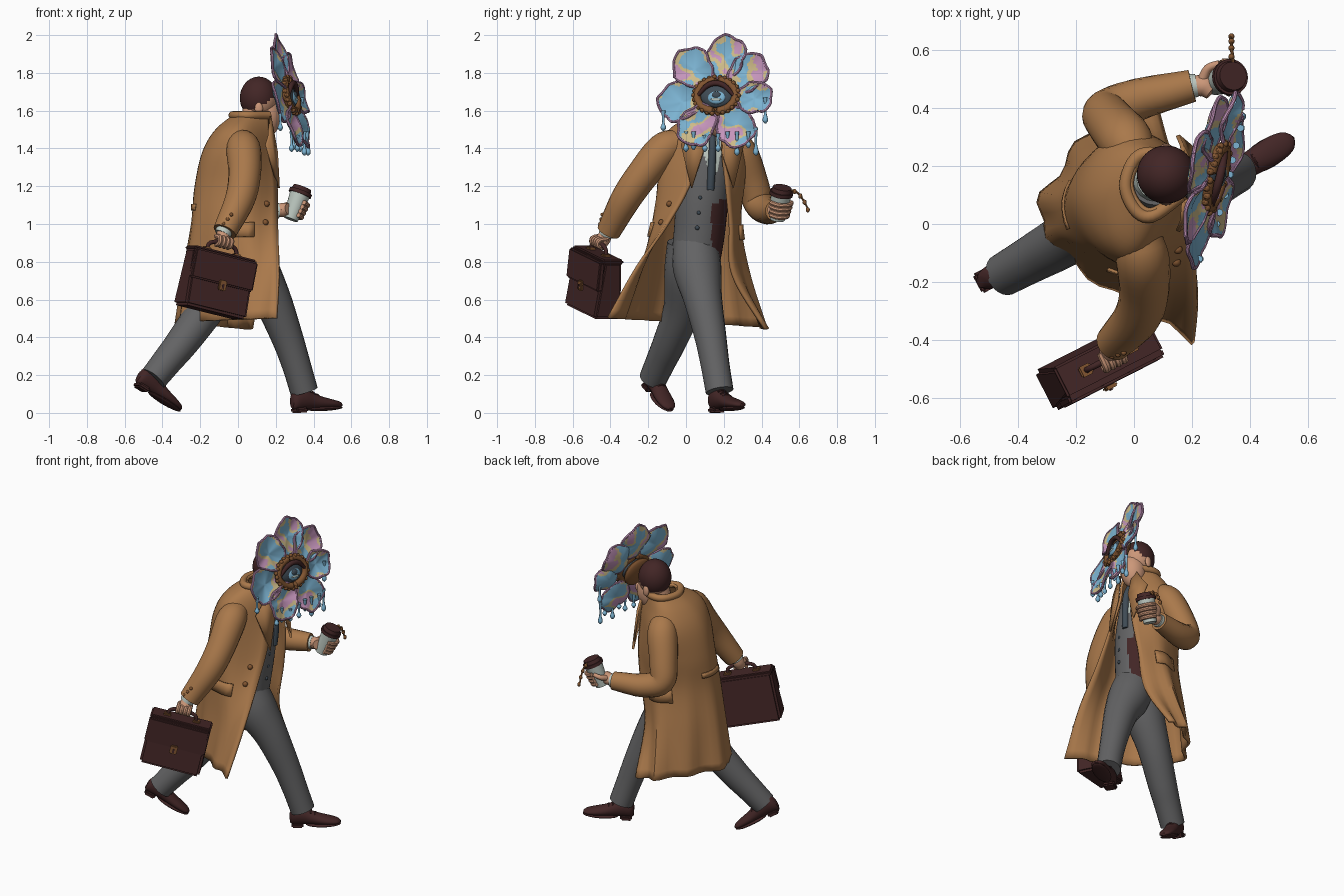
import bpy, bmesh, math
from mathutils import Vector, Matrix, noise

if "Cube" in bpy.data.objects:
    bpy.data.objects.remove(bpy.data.objects["Cube"])

COLORS = {
    "camel": (.40, .19, .07), "dark_brown": (.055, .019, .019), "suit_grey": (.125, .125, .128),
    "skin": (.60, .31, .19), "pale": (.50, .57, .52), "blue": (.20, .45, .64),
    "pink": (.56, .30, .50), "cream": (.62, .50, .25), "bronze": (.22, .09, .03), "slate": (.05, .07, .09)}
MATS = {}
for key, rgb in COLORS.items():
    MATS[key] = bpy.data.materials.new(key)
    MATS[key].diffuse_color = (*rgb, 1)
I4 = Matrix.Identity(4)


def finish(name, bm, mats, M=I4, rule=None, fix=True):
    if fix:
        bmesh.ops.recalc_face_normals(bm, faces=bm.faces)
    bm.transform(M)
    if rule:
        for f in bm.faces:
            f.material_index = rule(f.calc_center_median())
    me = bpy.data.meshes.new(name)
    bm.to_mesh(me)
    bm.free()
    for m in mats.split():
        me.materials.append(MATS[m])
    ob = bpy.data.objects.new(name, me)
    bpy.context.collection.objects.link(ob)
    return ob


def spline(pts, n):
    """Catmull-Rom through vectors, n steps per span"""
    p = [2 * pts[0] - pts[1]] + list(pts) + [2 * pts[-1] - pts[-2]]
    out = []
    for a, b, c, d in zip(p, p[1:], p[2:], p[3:]):
        for k in range(n):
            t = k / n
            out.append(.5 * (2 * b + (c - a) * t + (2 * a - 5 * b + 4 * c - d) * t * t
                             + (3 * b - a - 3 * c + d) * t ** 3))
    return out + [pts[-1].copy()]


def sheet(bm, rows, wrap=False):
    vs = [[bm.verts.new(p) for p in r] for r in rows]
    n = len(rows[0])
    for a, b in zip(vs, vs[1:]):
        for j in range(n if wrap else n - 1):
            k = (j + 1) % n
            bm.faces.new((a[j], a[k], b[k], b[j]))
    return vs


def tube(name, pts, mats, n=16, M=I4, steps=5, rule=None):
    """round limb through (x, y, z, radius) points"""
    path = spline([Vector(p) for p in pts], steps)
    pos = [p.xyz for p in path]
    way = pos[-1] - pos[0]
    ax = min(range(3), key=lambda i: abs(way[i]))
    ref = Vector([float(i == ax) for i in range(3)])
    rows = []
    for i, p in enumerate(path):
        t = pos[min(i + 1, len(pos) - 1)] - pos[max(i - 1, 0)]
        s = t.cross(ref).normalized()
        w = t.cross(s).normalized()
        rows.append([p.xyz + p.w * (math.cos(a) * s + math.sin(a) * w)
                     for a in (2 * math.pi * k / n for k in range(n))])
    bm = bmesh.new()
    vs = sheet(bm, rows, True)
    bm.faces.new(vs[0])
    bm.faces.new(vs[-1])
    return finish(name, bm, mats, M, rule)


def ball(name, loc, size, mats, M=I4, rule=None, seg=20):
    bm = bmesh.new()
    bmesh.ops.create_uvsphere(bm, u_segments=seg, v_segments=seg // 2 + 2, radius=1)
    return finish(name, bm, mats, M @ Matrix.Translation(loc) @ Matrix.Diagonal((*size, 1)), rule)


def box(name, loc, size, mat, M=I4, taper=1, bevel=.008):
    bm = bmesh.new()
    bmesh.ops.create_cube(bm, size=1)
    for v in bm.verts:
        v.co = Vector(v.co[i] * size[i] for i in range(3))
        if v.co.z > 0:
            v.co.y *= taper
    bmesh.ops.bevel(bm, geom=bm.edges[:], offset=bevel, segments=2, affect='EDGES')
    return finish(name, bm, mat, M @ Matrix.Translation(loc))


def thicken(ob, t, offset):
    m = ob.modifiers.new("thickness", 'SOLIDIFY')
    m.thickness, m.offset = t, offset


def place(loc, yaw=0, pitch=0):
    return Matrix.Translation(loc) @ Matrix.Rotation(math.radians(yaw), 4, 'Z') @ Matrix.Rotation(math.radians(pitch), 4, 'Y')


# Overcoat: open rings from the left front edge round the back to the right front edge
RINGS = [
    (.47, .08, .42, -.06, .41, -.22, .24, -.33, .04, -.22, -.13, 0, -.28, .19, -.40),
    (.75, .13, .25, -.02, .33, -.20, .22, -.29, .04, -.20, -.10, .02, -.22, .21, -.26),
    (1.0, .17, .24, .02, .29, -.17, .21, -.25, .05, -.18, -.09, .02, -.18, .21, -.10),
    (1.2, .20, .22, .03, .31, -.15, .24, -.23, .08, -.15, -.08, .04, -.15, .21, .01),
    (1.38, .20, .20, .02, .32, -.12, .26, -.19, .09, -.12, -.08, .03, -.14, .19, .08),
    (1.5, .19, .20, .03, .28, -.07, .24, -.12, .10, -.07, -.05, .03, -.08, .18, .09),
    (1.59, .17, .20, .08, .235, .02, .22, -.01, .14, .02, .07, .07, .05, .16, .10)]
cols = [spline([Vector((r[1 + 2 * j], r[2 + 2 * j], r[0])) for r in RINGS], 6) for j in range(7)]
coat = [spline([c[i] for c in cols], 6) for i in range(len(cols[0]))]
for i, row in enumerate(coat):
    fall = max(0, 1 - i / 16)
    for j, p in enumerate(row):
        fold = 1 + .05 * fall * math.sin(j * 1.25)
        p.x, p.y = p.x * fold, p.y * fold
        p.z += fall * (j / 36 - .4) * .06


def coat_patch(name, i0, i1, j0, j1, t, offset):
    bm = bmesh.new()
    sheet(bm, [r[j0:j1 + 1] for r in coat[i0:i1 + 1]])
    thicken(finish(name, bm, "camel", fix=False), t, offset)


coat_patch("overcoat", 0, 36, 0, 36, .016, -1)
coat_patch("right_pocket_flap", 10, 12, 27, 32, .01, 1)
coat_patch("left_pocket_flap", 10, 12, 4, 9, .01, 1)
coat_patch("back_belt", 14, 15, 15, 21, .008, 1)
for i in (12, 15):
    ball("coat_button", coat[i][34], (.016, .016, .016), "bronze", seg=12)
tube("coat_collar", [(*p, .022) for p in coat[35][::6]], "camel", 12)
for name, s in (("left_lapel", 1), ("right_lapel", -1)):
    outline = [(.17, .065, 1.57), (.165, .13, 1.47), (.15, .165, 1.42), (.215, .11, 1.19), (.205, .05, 1.38)]
    bm = bmesh.new()
    face = bm.faces.new([bm.verts.new((x, .14 + s * y, z)) for x, y, z in outline])
    if face.normal.x < 0 or s < 0:
        face.normal_flip()
    thicken(finish(name, bm, "camel", fix=False), .014, 0)

# Sleeves, shirt cuffs
tube("right_sleeve", [(.02, -.04, 1.43, .075), (.03, -.12, 1.39, .092), (.035, -.23, 1.26, .086),
                      (.01, -.32, 1.13, .08), (-.07, -.41, .96, .064)], "camel", 20)
tube("left_sleeve", [(0, .23, 1.43, .075), (-.03, .29, 1.37, .092), (-.08, .35, 1.22, .085),
                     (-.09, .385, 1.11, .08), (.02, .43, 1.07, .072), (.2, .475, 1.07, .056)], "camel", 20)
tube("right_cuff", [(-.07, -.41, .97, .045), (-.082, -.42, .945, .043)], "pale", 16)
tube("left_cuff", [(.19, .473, 1.07, .042), (.216, .477, 1.07, .04)], "pale", 16)
for k in range(3):
    ball("sleeve_button", (-.075 + .02 * k, -.455 + .006 * k, 1.0 + .025 * k), (.01, .01, .01), "bronze", seg=10)


# Suit torso with shirt opening and dark jacket lining
def torso_rule(c):
    if c.x > .08 and c.z > 1.23 and abs(c.y - .14) < (c.z - 1.2) * .28:
        return 1
    return 2 if c.z < 1.12 and c.y > .135 and c.x > .03 else 0


tube("suit_torso", [(.02, .05, .80, .13), (.03, .07, .95, .135), (.045, .09, 1.15, .138), (.05, .13, 1.36, .13),
                    (.07, .15, 1.5, .085)], "suit_grey pale dark_brown", 64, steps=8, rule=torso_rule)
tube("necktie", [(.155, .14, 1.47, .016), (.178, .14, 1.4, .02), (.18, .135, 1.28, .022), (.175, .13, 1.18, .02)], "slate", 10)
for z in (.98, 1.06, 1.14):
    ball("suit_button", (.165 + .06 * (z - .98), .06 + .1 * (z - .98), z), (.012, .012, .012), "slate", seg=10)

# Trousers
tube("front_trouser_leg", [(.03, .05, .9, .12), (.09, .06, .76, .128), (.18, .09, .6, .102), (.26, .13, .4, .084),
                           (.31, .155, .25, .076), (.35, .178, .115, .074)], "suit_grey", 20)
tube("back_trouser_leg", [(-.02, .02, .9, .12), (-.06, .01, .75, .125), (-.17, -.02, .55, .1), (-.29, -.085, .38, .088),
                          (-.37, -.13, .28, .08), (-.45, -.175, .18, .074)], "suit_grey", 20)

# Shoes: cross-sections as (x, half width, top height, bottom height)
SHOE = [(-.02, .02, .09, .025), (0, .037, .125, .015), (.05, .042, .13, .015), (.1, .042, .105, .015), (.16, .047, .08, .012),
        (.22, .047, .062, .012), (.265, .035, .048, .014), (.285, .012, .034, .02)]
for name, M in (("front", place((.305, .15, 0), 31, -3)), ("back", place((-.535, -.205, .135), 28, 29))):
    bm = bmesh.new()
    rows = []
    for p in spline([Vector(s) for s in SHOE], 4):
        ring = []
        for k in range(20):
            a = 2 * math.pi * k / 20
            ring.append(Vector((p.x, p.y * math.cos(a), (p.z + p.w) / 2 + (p.z - p.w) / 2 * math.sin(a))))
        rows.append(ring)
    vs = sheet(bm, rows, True)
    bm.faces.new(vs[0])
    bm.faces.new(vs[-1])
    finish(name + "_shoe", bm, "dark_brown", M)
    box(name + "_shoe_heel", (.025, 0, .014), (.07, .075, .028), "dark_brown", M)
    ball(name + "_shoe_sole", (.18, 0, .014), (.108, .05, .013), "dark_brown", M)
    for k in range(3):
        tube(name + "_shoe_lace", [(.085 + .025 * k, y, .118 - .013 * k + dz, .005) for y, dz in
                                   ((-.025, -.012), (0, 0), (.025, -.012))], "dark_brown", 6, M)


# Head: hair covers the crown and back
def hair_rule(c):
    return 0 if c.z > 1.605 + max(0, c.x - .1) * .8 else 1


ball("head_with_hair", (.11, .17, 1.667), (.1, .1, .113), "dark_brown skin", rule=hair_rule, seg=40)
ball("jaw", (.147, .17, 1.57), (.08, .074, .112), "skin")
ball("nose", (.232, .17, 1.57), (.02, .016, .028), "skin", seg=12)
tube("neck", [(.06, .15, 1.46, .065), (.09, .16, 1.6, .066)], "skin")
tube("shirt_collar", [(.065, .15, 1.47, .078), (.08, .155, 1.535, .073)], "pale")
for y in (.076, .264):
    ball("ear", (.11, y, 1.61), (.022, .012, .035), "skin", seg=12)

# Flower mask: frame has u sideways, v up, n out of the face
n = Vector((1, -.25, .27)).normalized()
u = Vector((.25, 1, 0)).normalized()
v = n.cross(u)
F = Matrix.Translation((.262, .165, 1.675)) @ Matrix((u, v, n)).transposed().to_4x4()


def paint(c):
    q = noise.noise(c * 11) + .1 * noise.noise(c * 30)
    return 0 if q < .02 else (1 if q < .24 else 2)


for k, (ang, dist, size) in enumerate(((80, .215, .108), (132, .2, .108), (188, .195, .112), (240, .185, .105),
                                       (304, .195, .108), (357, .205, .09), (38, .2, .106))):
    P = F @ Matrix.Rotation(math.radians(ang), 4, 'Z')
    rows = []
    for i in range(1, 15):
        q = i / 14
        ring = []
        for j in range(48):
            a = 2 * math.pi * j / 48
            r = q * size * (1 + .05 * math.sin(5 * a + k) + .03 * math.sin(9 * a + 2 * k))
            ring.append(Vector((dist + 1.08 * r * math.cos(a), r * math.sin(a) * (.93 + .12 * math.cos(a)),
                                .025 * q * q - .015 + .012 * (k % 2) + .008 * q * math.sin(3 * a + k))))
        rows.append(ring)
    bm = bmesh.new()
    vs = sheet(bm, rows, True)
    bm.faces.new(vs[0])
    thicken(finish("petal", bm, "blue cream pink", P, paint), .01, 0)
    edge = rows[-1][::2] + rows[-1][:1]
    tube("petal_rim", [(*p, .0075) for p in edge], "pink", 8, P, 2)

# Paint drips hanging from the petals
for y, z, ln in ((-.12, 1.57, .06), (.0, 1.46, .06), (.04, 1.46, .05), (.1, 1.44, .04), (.17, 1.45, .05),
                 (.27, 1.46, .08), (.37, 1.48, .1), (.33, 1.46, .04), (.42, 1.64, .09), (.22, 1.46, .03)):
    x = .262 + .25 * (y - .165) - .27 * (z - 1.675) + .005
    tube("drip", [(x, y, z + .03, .012), (x, y, z, .008), (x, y, z - .6 * ln, .007), (x, y, z - ln, .015),
                  (x, y, z - ln - .018, .004)], "blue", 10)

# Eye in the flower's middle
ball("flower_base", (0, 0, -.025), (.1, .095, .03), "bronze", F)
loop = [(.105 * math.cos(a), .085 * math.sin(a), .02, .021) for a in (math.pi * k / 12 for k in range(25))]
tube("eyelid_ring", loop, "bronze", 10, F, 2)
for k in range(26):
    a = 2 * math.pi * k / 26
    ball("stamen", (.122 * math.cos(a), .1 * math.sin(a), .022 + .006 * (k % 2)), (.013, .013, .013), "bronze", F, seg=8)
ball("eyeball", (0, 0, .01), (.09, .066, .032), "slate", F)
ball("iris", (.005, -.012, .03), (.05, .038, .018), "blue", F)
ball("pupil", (.005, -.002, .043), (.024, .018, .01), "slate", F)
ball("eye_glint", (.005, -.027, .042), (.03, .008, .008), "pale", F, seg=12)
tube("upper_lashes", [(-.1, -.005, .03, .008), (-.05, .045, .045, .014), (0, .06, .05, .015), (.05, .045, .045, .014),
                      (.1, -.005, .03, .008)], "dark_brown", 10, F)

# Briefcase
B = place((-.12, -.48, .685), 27, 12.5)
box("briefcase_body", (0, 0, 0), (.37, .16, .31), "dark_brown", B, .65, .014)
box("briefcase_flap", (0, -.065, .075), (.375, .035, .16), "dark_brown", B, .9)
box("briefcase_top", (0, 0, .155), (.375, .12, .025), "dark_brown", B)
box("briefcase_clasp", (0, -.088, -.01), (.045, .016, .055), "bronze", B, 1, .005)
box("briefcase_keyhole", (0, -.098, -.015), (.012, .006, .025), "dark_brown", B, 1, .002)
for x in (-.09, .09):
    box("handle_mount", (x, 0, .17), (.045, .04, .018), "bronze", B, 1, .005)
tube("briefcase_handle", [(-.09, 0, .165, .011), (-.075, 0, .205, .011), (0, 0, .222, .013), (.075, 0, .205, .011),
                          (.09, 0, .165, .011)], "dark_brown", 10, B)

# Right hand round the handle
tube("right_palm", [(-.08, -.42, .96, .03), (-.082, -.435, .925, .038), (-.08, -.455, .895, .036)], "skin", 14)
for k in range(4):
    x = -.035 + .023 * k
    tube("right_finger", [(x, .03, .25, .013), (x, -.022, .24, .014), (x, -.026, .212, .013), (x, .01, .2, .011)], "skin", 8, B)

# Takeaway cup with lid, and drops spilling from it
C = Matrix.Translation((.278, .483, 1.025)) @ Vector((.06, .025, .16)).to_track_quat('Z', 'Y').to_matrix().to_4x4()
tube("cup", [(0, 0, 0, .04), (0, 0, .145, .055)], "pale", 28, C, 1)
tube("cup_lid_rim", [(0, 0, .14, .062), (0, 0, .16, .062)], "dark_brown", 28, C, 1)
tube("cup_lid_top", [(0, 0, .155, .055), (0, 0, .182, .049)], "dark_brown", 28, C, 1)
tube("spill_strand", [(.34, .55, 1.18, .006), (.337, .59, 1.165, .006), (.334, .625, 1.12, .005), (.33, .645, 1.08, .005)], "bronze", 8)
for y, z in ((.575, 1.172), (.605, 1.148), (.628, 1.115), (.645, 1.075)):
    ball("spill_drop", (.335, y, z), (.011, .011, .014), "bronze", seg=10)

# Left hand round the cup
tube("left_palm", [(.2, .475, 1.07, .032), (.24, .475, 1.075, .038), (.268, .455, 1.08, .03)], "skin", 14)
for k in range(4):
    z = .03 + .024 * k
    r = .052 + .003 * k
    tube("left_finger", [(r * math.cos(a), r * math.sin(a), z, .0125) for a in
                         (math.radians(d) for d in (195, 235, 275, 315, 345))], "skin", 8, C)
tube("left_thumb", [(.235, .495, 1.085, .018), (.255, .535, 1.1, .015), (.295, .552, 1.115, .012)], "skin", 10)

# Smooth shading with sharp edges kept
bpy.ops.object.select_all(action='SELECT')
bpy.context.view_layer.objects.active = bpy.context.selected_objects[0]
bpy.ops.object.shade_smooth_by_angle(angle=math.radians(40))

for m in bpy.data.materials:
    if m.users and not m.is_grease_pencil:
        m.use_nodes = True
        m.node_tree.nodes["Principled BSDF"].inputs["Base Color"].default_value = m.diffuse_color
